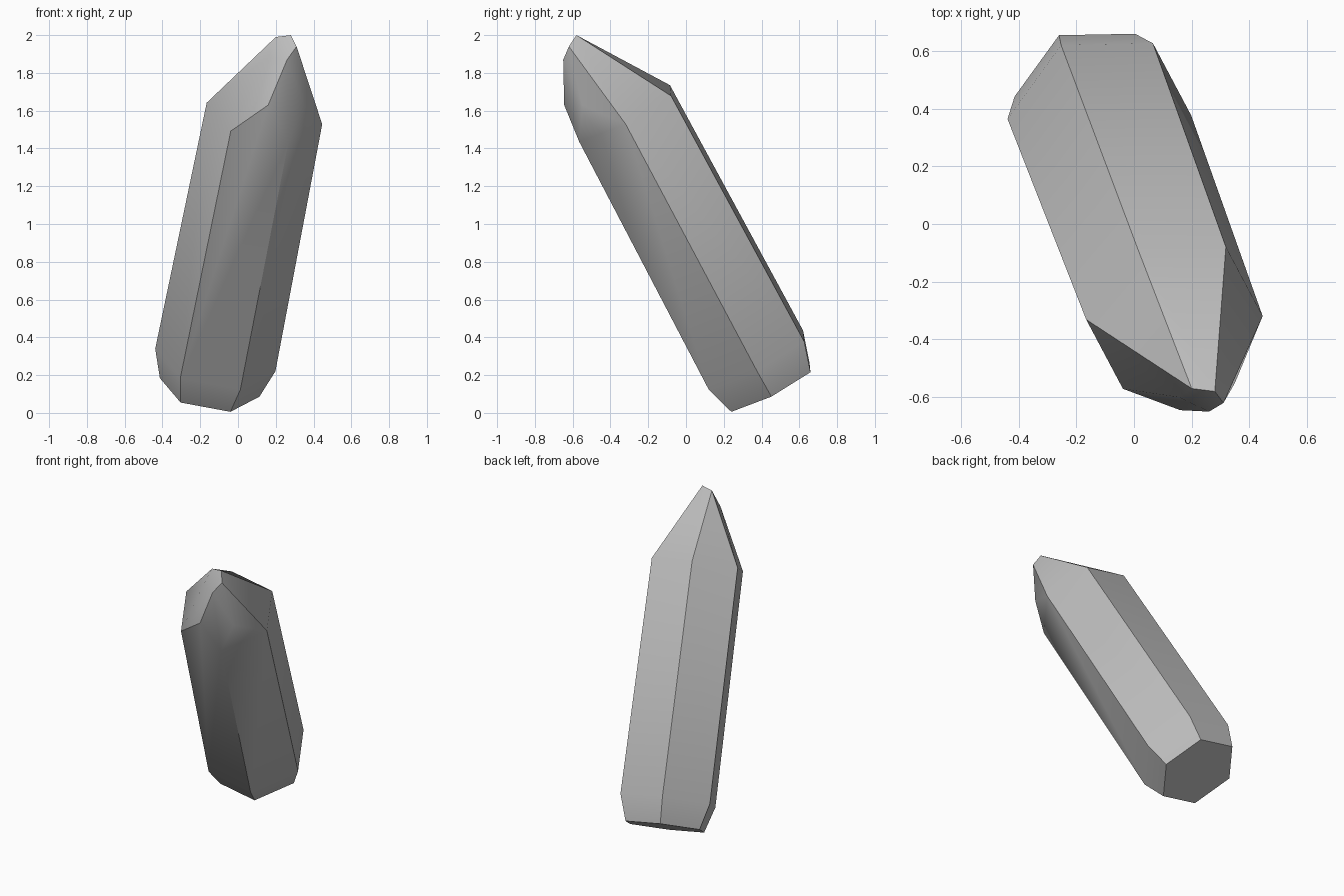
import bpy
import bmesh
import math
from mathutils import Vector

# Remove the default cube
default_cube = bpy.data.objects.get("Cube")
if default_cube:
    bpy.data.objects.remove(default_cube, do_unlink=True)

# Stone material
stone = bpy.data.materials.new("grey crystal")
stone.use_nodes = True
grey = (0.5, 0.5, 0.5, 1)
stone.diffuse_color = grey
stone.node_tree.nodes["Principled BSDF"].inputs["Base Color"].default_value = grey

# Two neighbouring spokes describe the tilted hexagonal cross-section
spoke_a = Vector((0.13, -0.245, -0.153))
spoke_b = Vector((0.312, 0.006, -0.058))
spokes = [spoke_a, spoke_b, spoke_b - spoke_a]


def hexagon_ring(centre, scale):
    """Six corners, made as opposite pairs around the centre."""
    centre = Vector(centre)
    return [centre + spoke * scale * side for side in (1, -1) for spoke in spokes]


# Long shaft: chamfered base, lower ring and upper shoulder
points = hexagon_ring((-0.15, 0.447, 0.135), 0.845)
points += hexagon_ring((-0.12, 0.37, 0.28), 1.02)
points += hexagon_ring((0.14, -0.325, 1.585), 0.98)

# Off-centre pointed tip and its irregular front facets
points += [
    (0.2, -0.57, 1.99), (0.28, -0.58, 2),
    (0.31, -0.62, 1.94), (0.26, -0.65, 1.87),
    (0.16, -0.645, 1.63), (0.35, -0.55, 1.63),
    (0.155, -0.6, 1.88), (-0.02, -0.555, 1.56),
]

# Wrap the corners in a faceted skin and merge the flat sides
bm = bmesh.new()
for point in points:
    bm.verts.new(point)
hull = bmesh.ops.convex_hull(bm, input=bm.verts[:])
unused = [v for v in bm.verts if not v.link_faces]
bmesh.ops.delete(bm, geom=unused, context='VERTS')
bmesh.ops.dissolve_limit(bm, angle_limit=math.radians(3),
                         verts=bm.verts[:], edges=bm.edges[:])
bmesh.ops.recalc_face_normals(bm, faces=bm.faces[:])

mesh = bpy.data.meshes.new("crystal_shard")
bm.to_mesh(mesh)
bm.free()
mesh.materials.append(stone)
crystal = bpy.data.objects.new("crystal_shard", mesh)
bpy.context.collection.objects.link(crystal)

# Smooth the gentle facets while keeping the hard ridges
bpy.ops.object.select_all(action='DESELECT')
crystal.select_set(True)
bpy.context.view_layer.objects.active = crystal
bpy.ops.object.shade_smooth_by_angle(angle=math.radians(33))
